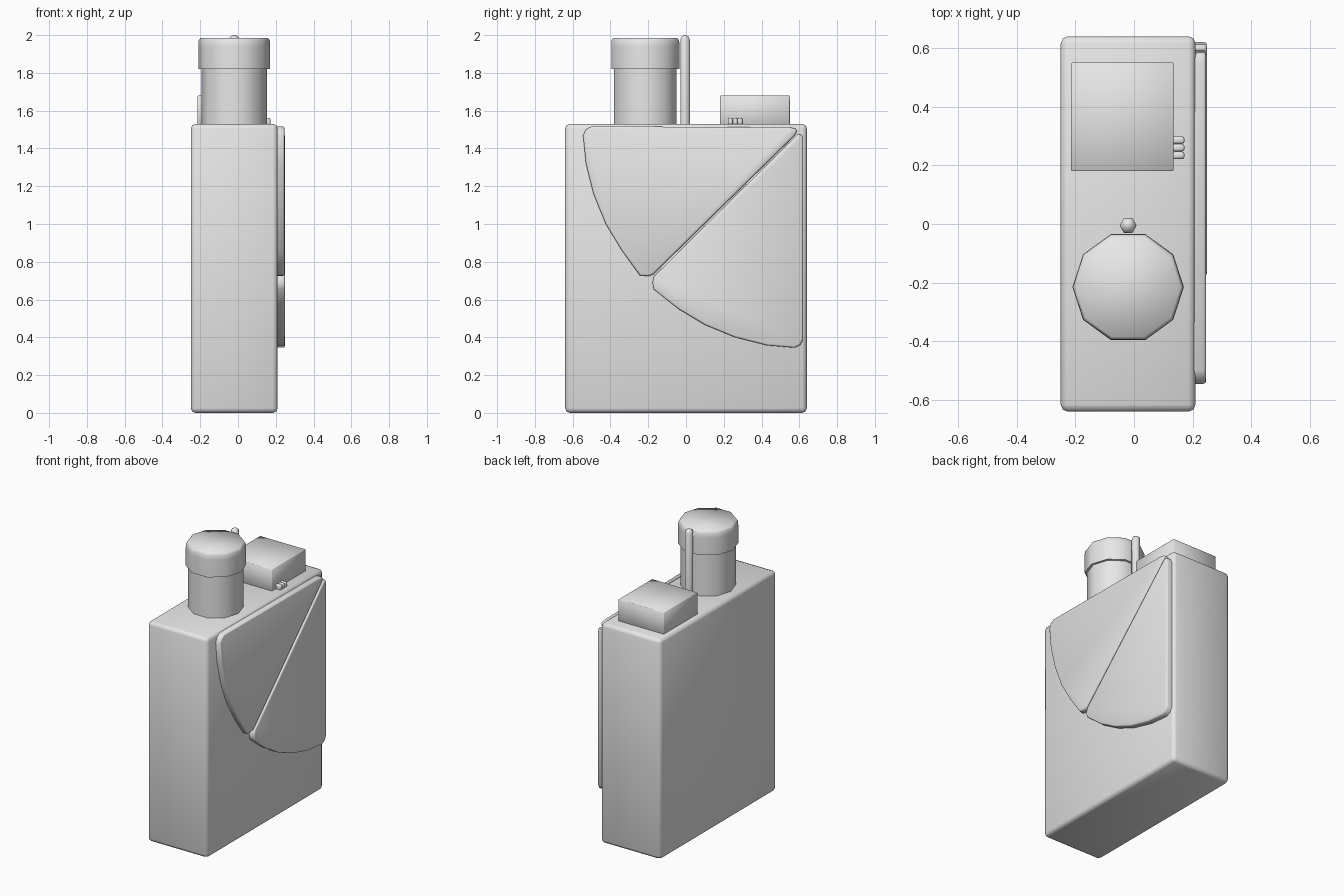
import bpy, bmesh, math

if "Cube" in bpy.data.objects:
    bpy.data.objects.remove(bpy.data.objects["Cube"])

grey = bpy.data.materials.new("light_grey")
grey.diffuse_color = (0.8, 0.8, 0.8, 1)
grey.use_nodes = True
grey.node_tree.nodes["Principled BSDF"].inputs["Base Color"].default_value = grey.diffuse_color


def finish(name, bm, angle=50):
    """Turn a bmesh into a named, smooth-shaded object."""
    bmesh.ops.recalc_face_normals(bm, faces=bm.faces)
    me = bpy.data.meshes.new(name)
    bm.to_mesh(me)
    bm.free()
    me.materials.append(grey)
    ob = bpy.data.objects.new(name, me)
    bpy.context.collection.objects.link(ob)
    bpy.ops.object.select_all(action='DESELECT')
    ob.select_set(True)
    bpy.context.view_layer.objects.active = ob
    bpy.ops.object.shade_smooth_by_angle(angle=math.radians(angle))
    return ob


def box(name, lo, hi, bevel=0.0, segments=2):
    bm = bmesh.new()
    bmesh.ops.create_cube(bm, size=1)
    for v in bm.verts:
        for i in range(3):
            v.co[i] = (lo[i] + hi[i]) / 2 + v.co[i] * (hi[i] - lo[i])
    if bevel:
        bmesh.ops.bevel(bm, geom=bm.edges[:], offset=bevel, segments=segments,
                        profile=0.5, affect='EDGES')
    return finish(name, bm)


def lathe(name, x, y, profile, sides):
    """Stack of polygon rings given as (z, radius), capped at both ends."""
    bm = bmesh.new()
    rings = []
    for z, r in profile:
        angles = [2 * math.pi * i / sides for i in range(sides)]
        rings.append([bm.verts.new((x + r * math.cos(a), y + r * math.sin(a), z))
                      for a in angles])
    for a, b in zip(rings, rings[1:]):
        for i in range(sides):
            j = (i + 1) % sides
            bm.faces.new((a[i], a[j], b[j], b[i]))
    bm.faces.new(rings[0])
    bm.faces.new(rings[-1])
    return finish(name, bm, 62)


def panel(name, outline, x0, x1, bevel):
    """Extruded (y, z) outline with a softened outer rim."""
    bm = bmesh.new()
    inner = [bm.verts.new((x0, y, z)) for y, z in outline]
    outer = [bm.verts.new((x1, y, z)) for y, z in outline]
    n = len(outline)
    bm.faces.new(inner)
    front = bm.faces.new(outer)
    for i in range(n):
        j = (i + 1) % n
        bm.faces.new((inner[i], inner[j], outer[j], outer[i]))
    bmesh.ops.recalc_face_normals(bm, faces=bm.faces)
    bmesh.ops.bevel(bm, geom=front.edges[:], offset=bevel, segments=2,
                    profile=0.5, affect='EDGES')
    return finish(name, bm)


# Main container
box("body", (-0.25, -0.64, 0), (0.21, 0.64, 1.53), 0.025)

# Neck and cap
lathe("neck", -0.02, -0.215, [(1.51, 0.174), (1.83, 0.174)], 10)
lathe("cap", -0.02, -0.215,
      [(1.82, 0.19), (1.94, 0.19), (1.972, 0.188), (1.986, 0.178)], 10)

# Thin rod behind the neck
lathe("rod", -0.02, -0.005,
      [(1.51, 0.029), (1.975, 0.029), (1.99, 0.022), (2.0, 0.006)], 6)

# Box on top with three small prongs
box("top_box", (-0.215, 0.18, 1.51), (0.135, 0.55, 1.68), 0.003, 1)
for i in range(3):
    y = 0.234 + 0.026 * i
    box(f"prong_{i + 1}", (0.13, y - 0.0125, 1.52),
        (0.172, y + 0.0125, 1.562), 0.008)

# Two wedge-shaped side panels
panel("upper_panel",
      [(-0.545, 1.47), (-0.53, 1.5), (-0.5, 1.517), (0.55, 1.511), (0.58, 1.505),
       (0.587, 1.49), (0.575, 1.468), (-0.175, 0.732), (-0.2, 0.724),
       (-0.245, 0.728), (-0.34, 0.86), (-0.425, 1.0), (-0.49, 1.16),
       (-0.53, 1.32)], 0.2, 0.246, 0.01)
panel("lower_panel",
      [(0.593, 1.476), (0.612, 1.472), (0.62, 1.45), (0.62, 0.39), (0.605, 0.36),
       (0.575, 0.345), (0.43, 0.357), (0.26, 0.4), (0.1, 0.466), (-0.04, 0.55),
       (-0.172, 0.655), (-0.177, 0.69), (-0.17, 0.722)], 0.2, 0.249, 0.01)
